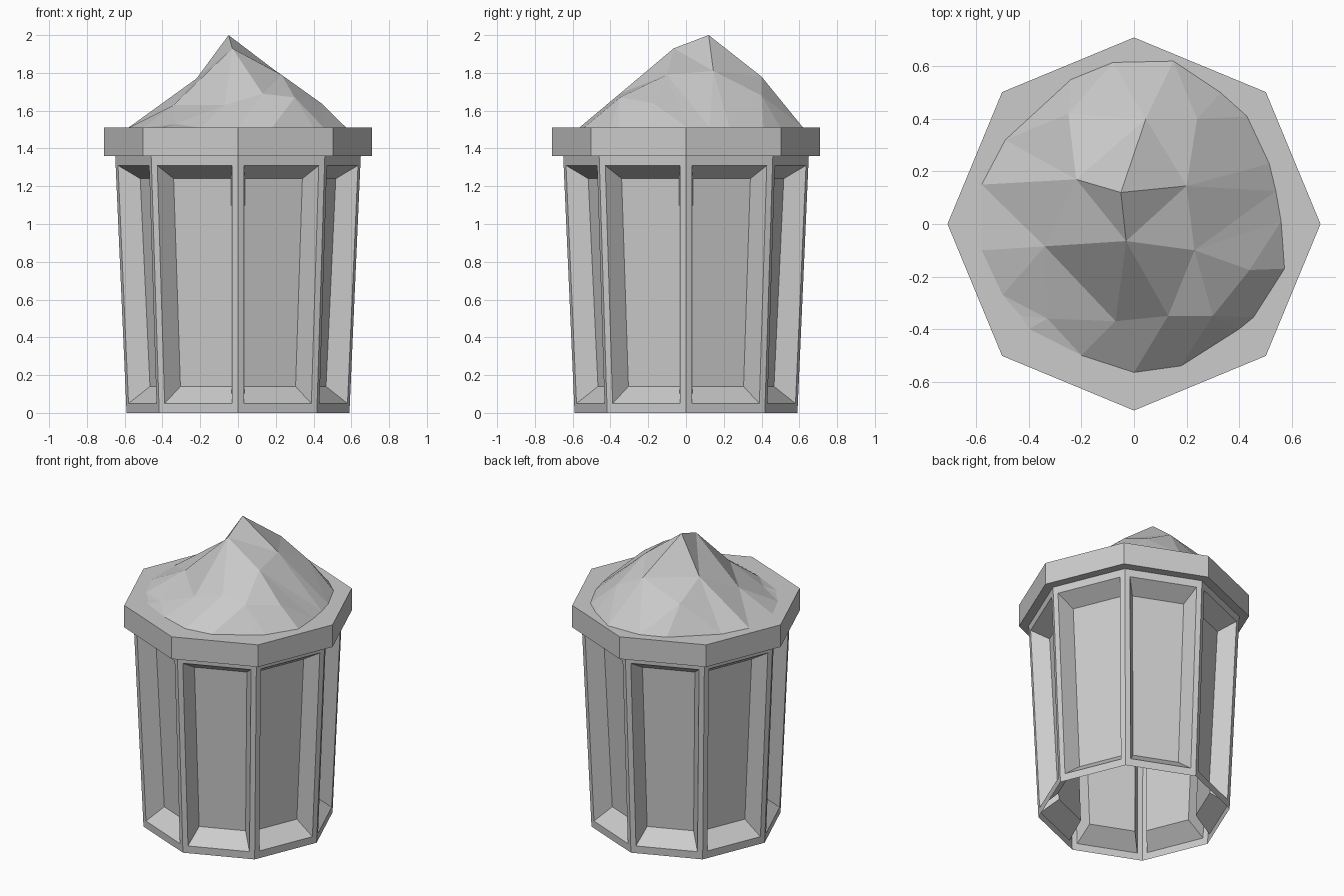
import bpy, bmesh, math
from mathutils import Vector
from mathutils.geometry import delaunay_2d_cdt

if "Cube" in bpy.data.objects:
    bpy.data.objects.remove(bpy.data.objects["Cube"])

SIDES = 8
HALF = math.pi / SIDES
Z_RIM, Z_TOP = 1.36, 1.51


def make_object(name, bm):
    bmesh.ops.remove_doubles(bm, verts=bm.verts[:], dist=1e-4)
    bmesh.ops.recalc_face_normals(bm, faces=bm.faces[:])
    mesh = bpy.data.meshes.new(name)
    bm.to_mesh(mesh)
    bm.free()
    obj = bpy.data.objects.new(name, mesh)
    bpy.context.collection.objects.link(obj)
    return obj


def face(bm, points):
    return bm.faces.new([bm.verts.new(p) for p in points])


def radius(z):
    return 0.59 + 0.06 * z / Z_RIM


def side_point(i, u, d, z):
    # u runs along the side, d is the distance from the axis
    a = (2 * i + 1) * HALF
    return (d * math.cos(a) - u * math.sin(a), d * math.sin(a) + u * math.cos(a), z)


def wall_ring(i, z0, z1, border):
    pts = []
    for z, s in ((z0, -1), (z0, 1), (z1, 1), (z1, -1)):
        r = radius(z)
        pts.append(side_point(i, s * (r * math.sin(HALF) - border), r * math.cos(HALF), z))
    return pts


# Tapered eight-sided body with recessed panels, open underneath
bm = bmesh.new()
for i in range(SIDES):
    outer = wall_ring(i, 0, Z_RIM, 0)
    frame = wall_ring(i, 0.05, 1.31, 0.033)
    panel = [side_point(i, u, d, z) for u, d, z in
             ((-0.146, 0.444, 0.14), (0.146, 0.444, 0.14),
              (0.165, 0.492, 1.24), (-0.165, 0.492, 1.24))]
    for a, b in ((outer, frame), (frame, panel)):
        for k in range(4):
            n = (k + 1) % 4
            face(bm, (a[k], a[n], b[n], b[k]))
    face(bm, panel)
make_object("bin_body", bm)


# Overhanging rim: underside ring, outer band and top
def ring(r, z):
    return [(r * math.cos(2 * k * HALF), r * math.sin(2 * k * HALF), z) for k in range(SIDES)]


bm = bmesh.new()
rings = [ring(radius(Z_RIM), Z_RIM), ring(0.71, Z_RIM), ring(0.71, Z_TOP)]
for a, b in zip(rings, rings[1:]):
    for k in range(SIDES):
        n = (k + 1) % SIDES
        face(bm, (a[k], a[n], b[n], b[k]))
face(bm, rings[2])
make_object("bin_rim", bm)

# Faceted heap: peaks with heights, and the outline where it meets the rim
peaks = [
    (-0.05, 0.12, 2.0), (-0.03, -0.065, 1.93), (-0.22, 0.17, 1.77),
    (-0.34, -0.085, 1.63), (-0.33, -0.36, 1.53), (-0.07, -0.37, 1.63),
    (0.13, -0.35, 1.69), (0.30, -0.35, 1.67), (0.44, -0.175, 1.64),
    (0.23, -0.10, 1.79), (0.20, 0.145, 1.81), (0.045, 0.40, 1.78),
    (0.24, 0.40, 1.68), (-0.25, 0.42, 1.69),
]
outline = [
    (-0.58, 0.15), (-0.49, 0.32), (-0.24, 0.55), (-0.08, 0.615), (0.15, 0.62),
    (0.33, 0.5), (0.43, 0.41), (0.515, 0.23), (0.54, 0.125), (0.56, 0.01),
    (0.573, -0.17), (0.455, -0.355), (0.4, -0.4), (0.18, -0.54), (0, -0.565),
    (-0.2, -0.5), (-0.4, -0.4), (-0.43, -0.35), (-0.50, -0.27), (-0.58, -0.1),
]
points = peaks + [(x, y, Z_TOP) for x, y in outline]
flat = [Vector(p[:2]) for p in points]
tris = delaunay_2d_cdt(flat, [], [], 0, 1e-5)[2]
bm = bmesh.new()
for t in tris:
    face(bm, [points[k] for k in t])
make_object("heap", bm)
